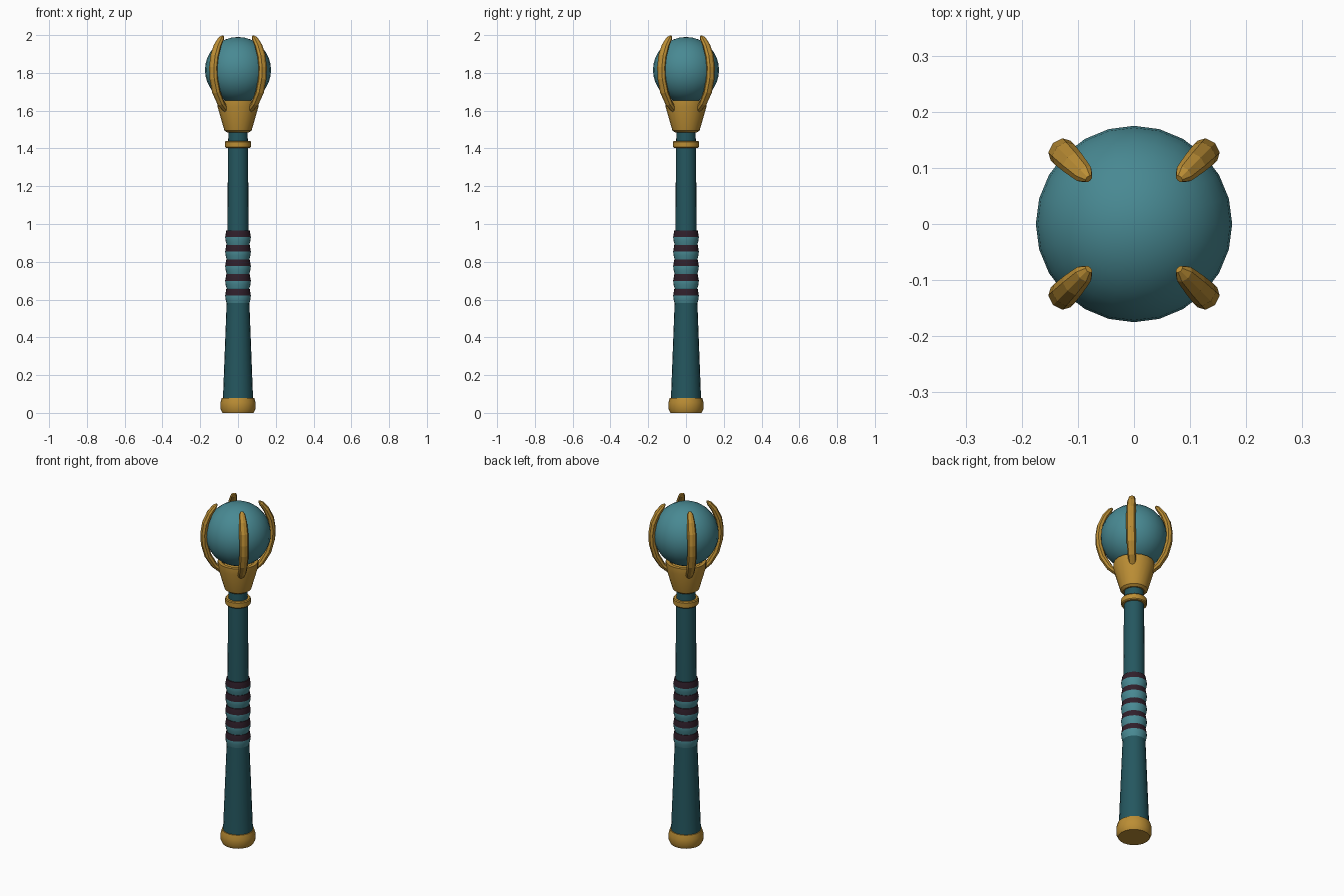
import bpy, bmesh, math
from mathutils import Vector

cube = bpy.data.objects.get("Cube")
if cube:
    bpy.data.objects.remove(cube, do_unlink=True)


def material(name, rgb):
    m = bpy.data.materials.new(name)
    m.use_nodes = True
    m.diffuse_color = (*rgb, 1)
    m.node_tree.nodes["Principled BSDF"].inputs["Base Color"].default_value = (*rgb, 1)
    return m


gold = material("gold", (0.50, 0.27, 0.035))
dark_teal = material("dark teal", (0.018, 0.095, 0.115))
light_teal = material("light teal", (0.065, 0.25, 0.29))
plum = material("dark plum", (0.030, 0.014, 0.024))


def make_object(name, bm, mats, smooth=None):
    bmesh.ops.recalc_face_normals(bm, faces=bm.faces)
    mesh = bpy.data.meshes.new(name)
    bm.to_mesh(mesh)
    bm.free()
    for m in mats:
        mesh.materials.append(m)
    ob = bpy.data.objects.new(name, mesh)
    bpy.context.collection.objects.link(ob)
    if smooth:
        bpy.ops.object.select_all(action="DESELECT")
        ob.select_set(True)
        bpy.context.view_layer.objects.active = ob
        bpy.ops.object.shade_smooth_by_angle(angle=math.radians(smooth))
    return ob


def loft(bm, rings):
    """Skin a list of equal point rings and cap both ends."""
    loops = [[bm.verts.new(p) for p in ring] for ring in rings]
    n = len(loops[0])
    for a, b in zip(loops, loops[1:]):
        for i in range(n):
            j = (i + 1) % n
            bm.faces.new((a[i], a[j], b[j], b[i]))
    bm.faces.new(loops[0])
    bm.faces.new(loops[-1])


def turned(name, profile, mats, sides=20, smooth=30):
    """Lathe a profile of (radius, height) points around z."""
    bm = bmesh.new()
    angles = [math.tau * i / sides for i in range(sides)]
    loft(bm, [[(r * math.cos(a), r * math.sin(a), z) for a in angles] for r, z in profile])
    return make_object(name, bm, mats, smooth)


# Handle: pommel, shaft and collar
turned("pommel", [(0.083, 0), (0.093, 0.02), (0.093, 0.055), (0.086, 0.08)], [gold])
turned("shaft", [(0.080, 0.07), (0.060, 0.59), (0.056, 0.96), (0.053, 1.41), (0.050, 1.50)],
       [dark_teal])
turned("collar", [(0.064, 1.403), (0.068, 1.408), (0.068, 1.435), (0.064, 1.44)], [gold])

# Grip: stacked beads, each dark on its upper slope
pitch = 0.0775
for k in range(5):
    z = 0.58 + k * pitch
    bead = turned(f"grip_bead_{k + 1}",
                  [(0.060, z), (0.066, z + 0.022), (0.068, z + 0.042), (0.062, z + pitch - 0.001)],
                  [light_teal, plum])
    for f in bead.data.polygons:
        if f.center.z > z + 0.045:
            f.material_index = 1

# Head: flared cup with a hollow top, and the orb
turned("cup", [(0.058, 1.485), (0.072, 1.495), (0.108, 1.62), (0.108, 1.655),
               (0.088, 1.655), (0.075, 1.63)], [gold])
bm = bmesh.new()
bmesh.ops.create_uvsphere(bm, u_segments=24, v_segments=16, radius=0.175)
bmesh.ops.translate(bm, verts=bm.verts, vec=(0, 0, 1.815))
make_object("orb", bm, [light_teal], 40)

# Claws: tapered eight-sided sweeps around the orb (radius, height, scale)
path = [(0.080, 1.595, 0.7), (0.128, 1.64, 0.9), (0.163, 1.70, 1), (0.182, 1.77, 1),
        (0.185, 1.83, 1), (0.176, 1.89, 1), (0.153, 1.945, 0.9), (0.126, 1.982, 0.7),
        (0.114, 1.995, 0.3)]
for k, place in enumerate(("back_left", "back_right", "front_right", "front_left")):
    turn = math.pi / 4 + k * math.pi / 2
    out = Vector((math.cos(turn), math.sin(turn), 0))
    side = Vector((-out.y, out.x, 0))
    up = Vector((0, 0, 1))
    points = [out * r + up * z for r, z, s in path]
    rings = []
    for i, p in enumerate(points):
        tangent = (points[min(i + 1, len(points) - 1)] - points[max(i - 1, 0)]).normalized()
        normal = side.cross(tangent)
        s = path[i][2]
        rings.append([p + normal * (0.019 * s * math.cos(a)) + side * (0.025 * s * math.sin(a))
                      for a in (math.tau * j / 8 for j in range(8))])
    bm = bmesh.new()
    loft(bm, rings)
    make_object(f"claw_{place}", bm, [gold])
